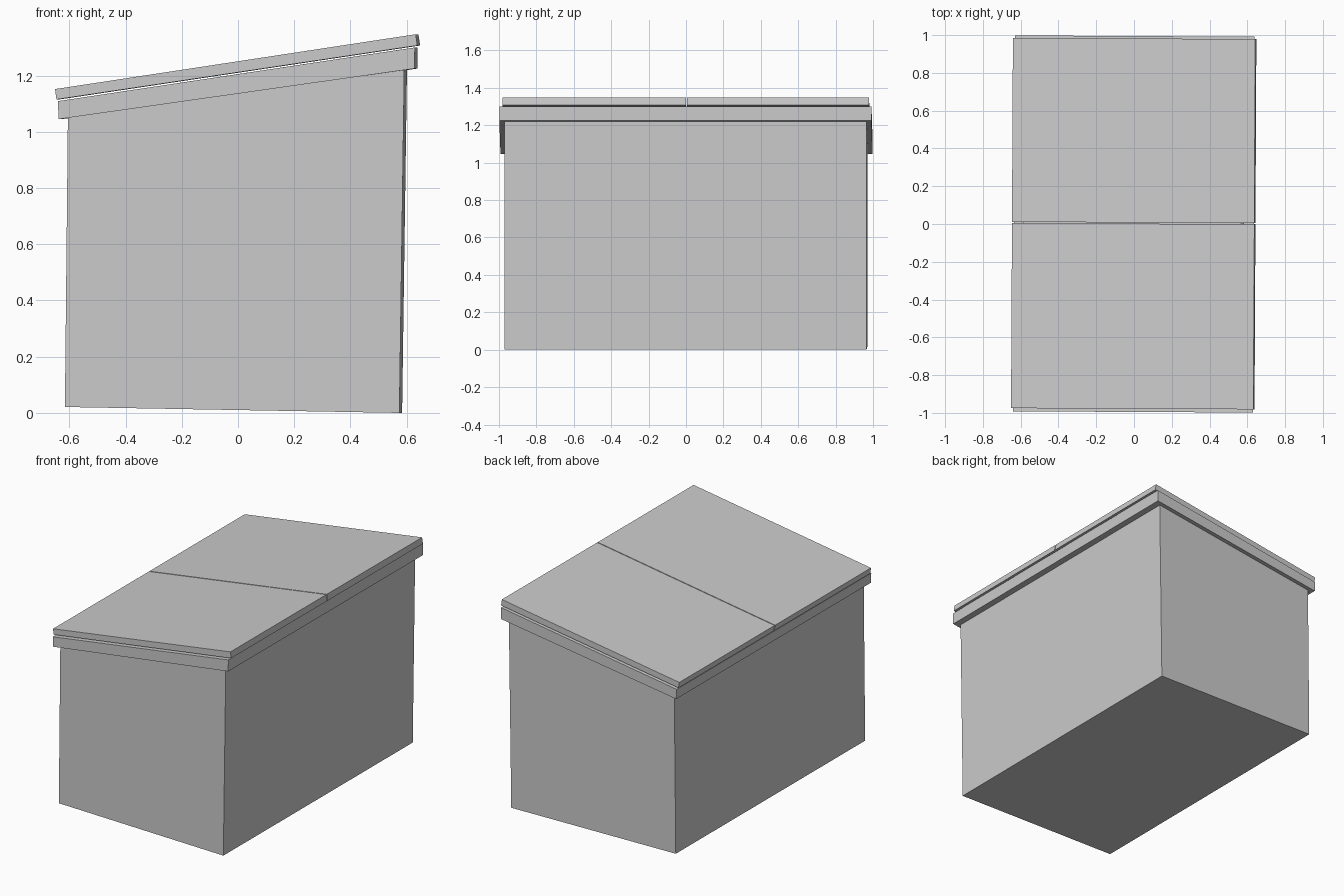
import bpy
import bmesh
from mathutils import Matrix

if "Cube" in bpy.data.objects:
    bpy.data.objects.remove(bpy.data.objects["Cube"])

grey = bpy.data.materials.new("plain grey")
grey.use_nodes = True
COLOUR = (0.6, 0.6, 0.6, 1)
grey.diffuse_color = COLOUR
grey.node_tree.nodes["Principled BSDF"].inputs["Base Color"].default_value = COLOUR
YAW = Matrix.Rotation(-0.005, 4, "Z")


def ring(bm, left, right, y0, y1):
    """Four-cornered loop between a left and a right (x, z) point."""
    pts = [(left, y0), (right, y0), (right, y1), (left, y1)]
    return [bm.verts.new((p[0], y, p[1])) for p, y in pts]


def loft(name, sections, cap_start=False, cap_end=False, closed=False):
    """Skin a stack of rectangular loops."""
    bm = bmesh.new()
    loops = [ring(bm, *s) for s in sections]
    pairs = list(zip(loops, loops[1:]))
    if closed:
        pairs.append((loops[-1], loops[0]))
    for a, b in pairs:
        for i in range(4):
            j = (i + 1) % 4
            bm.faces.new((a[i], a[j], b[j], b[i]))
    if cap_start:
        bm.faces.new(loops[0])
    if cap_end:
        bm.faces.new(loops[-1])
    bmesh.ops.recalc_face_normals(bm, faces=bm.faces)
    bm.transform(YAW)
    mesh = bpy.data.meshes.new(name)
    bm.to_mesh(mesh)
    bm.free()
    mesh.materials.append(grey)
    obj = bpy.data.objects.new(name, mesh)
    bpy.context.collection.objects.link(obj)


# Hollow bin body with a closed floor
loft("bin_body", [
    ((-0.611, 0.021), (0.579, 0), -0.968, 0.968),
    ((-0.6, 1.09), (0.597, 1.27), -0.968, 0.968),
    ((-0.585, 1.09), (0.582, 1.27), -0.953, 0.953),
    ((-0.596, 0.036), (0.564, 0.015), -0.953, 0.953),
], cap_start=True, cap_end=True)

# Collar around the sloping mouth
loft("mouth_rim", [
    ((-0.633, 1.045), (0.633, 1.225), -0.995, 0.995),
    ((-0.636, 1.109), (0.634, 1.3), -0.995, 0.995),
    ((-0.582, 1.117), (0.58, 1.292), -0.95, 0.95),
    ((-0.582, 1.053), (0.58, 1.217), -0.95, 0.95),
], closed=True)

# Pair of flat lids with a narrow gap between them
for name, y0, y1 in (("front_lid", -0.978, 0.002), ("back_lid", 0.008, 0.982)):
    loft(name, [
        ((-0.641, 1.115), (0.643, 1.307), y0, y1),
        ((-0.646, 1.152), (0.637, 1.347), y0, y1),
    ], cap_start=True, cap_end=True)
